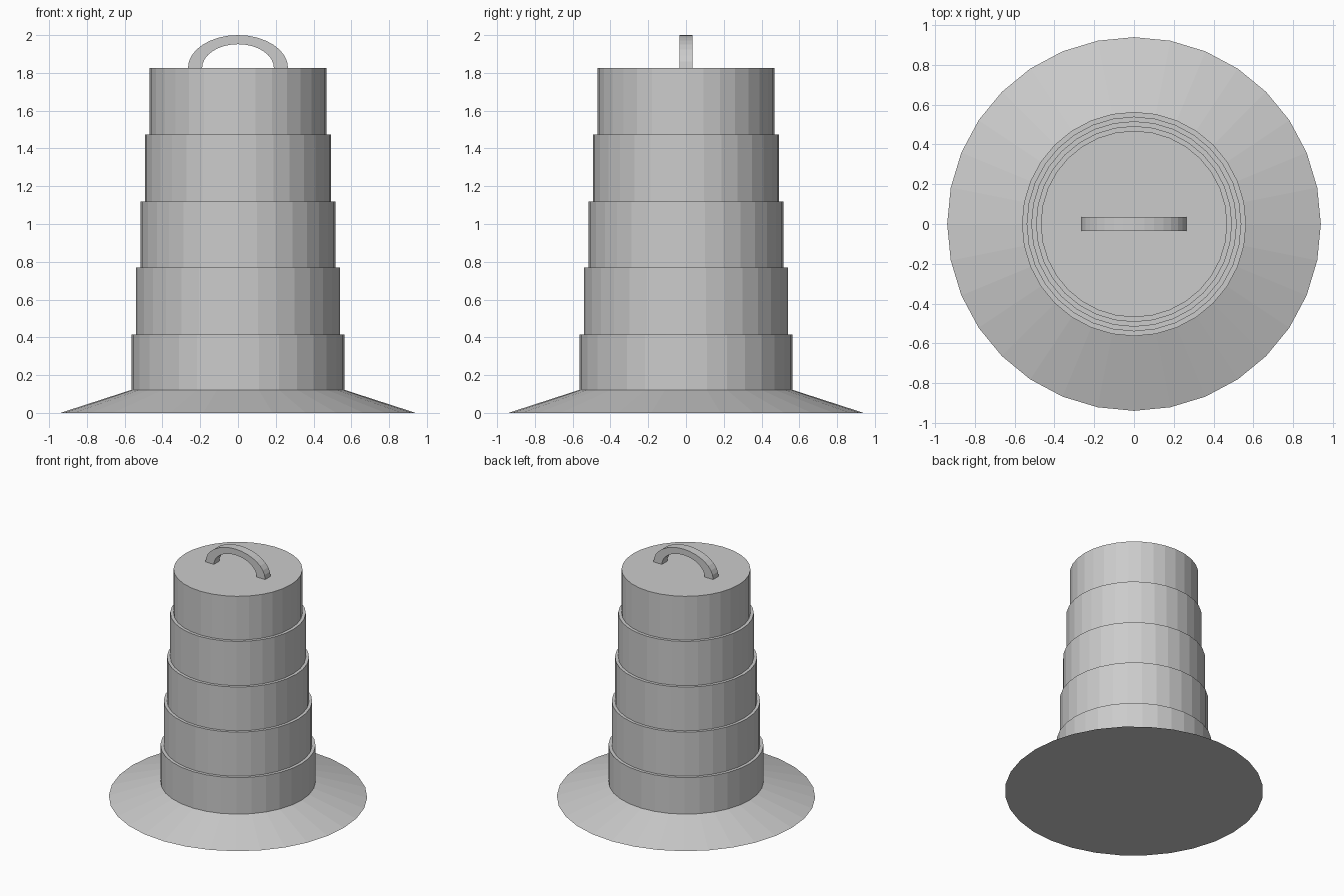
import bpy, bmesh, math

if "Cube" in bpy.data.objects:
    bpy.data.objects.remove(bpy.data.objects["Cube"])

SIDES = 32


def new_object(name, bm):
    bmesh.ops.recalc_face_normals(bm, faces=bm.faces)
    mesh = bpy.data.meshes.new(name)
    bm.to_mesh(mesh)
    bm.free()
    obj = bpy.data.objects.new(name, mesh)
    bpy.context.collection.objects.link(obj)
    return obj


def frustum(name, r_bottom, r_top, z_bottom, z_top):
    bm = bmesh.new()
    bmesh.ops.create_cone(bm, cap_ends=True, segments=SIDES, radius1=r_bottom,
                          radius2=r_top, depth=z_top - z_bottom)
    bmesh.ops.translate(bm, verts=bm.verts, vec=(0, 0, (z_bottom + z_top) / 2))
    return new_object(name, bm)


# Flared foot
frustum("base_flange", 0.94, 0.564, 0, 0.122)

# Telescoping sections, each slightly sunk into the one below
radii = [0.564, 0.54, 0.517, 0.493, 0.469]
levels = [0.122, 0.415, 0.769, 1.12, 1.475, 1.826]
for i, r in enumerate(radii):
    sink = 0.01 if i else 0
    frustum(f"section_{i + 1}", r, r, levels[i] - sink, levels[i + 1])


# Arched carrying handle: rectangular section swept over a half ellipse
def handle(name, outer, inner, half_width, z0, steps=16):
    bm = bmesh.new()
    rings = []
    for i in range(steps + 1):
        a = math.pi * i / steps
        ring = [bm.verts.new((rx * math.cos(a), y, z0 + rz * math.sin(a)))
                for (rx, rz), y in ((outer, -half_width), (outer, half_width),
                                    (inner, half_width), (inner, -half_width))]
        rings.append(ring)
    for a, b in zip(rings, rings[1:]):
        for k in range(4):
            n = (k + 1) % 4
            bm.faces.new((a[k], a[n], b[n], b[k]))
    bm.faces.new(rings[0])
    bm.faces.new(rings[-1])
    return new_object(name, bm)


handle("carry_handle", (0.265, 0.174), (0.19, 0.126), 0.034, 1.826)
